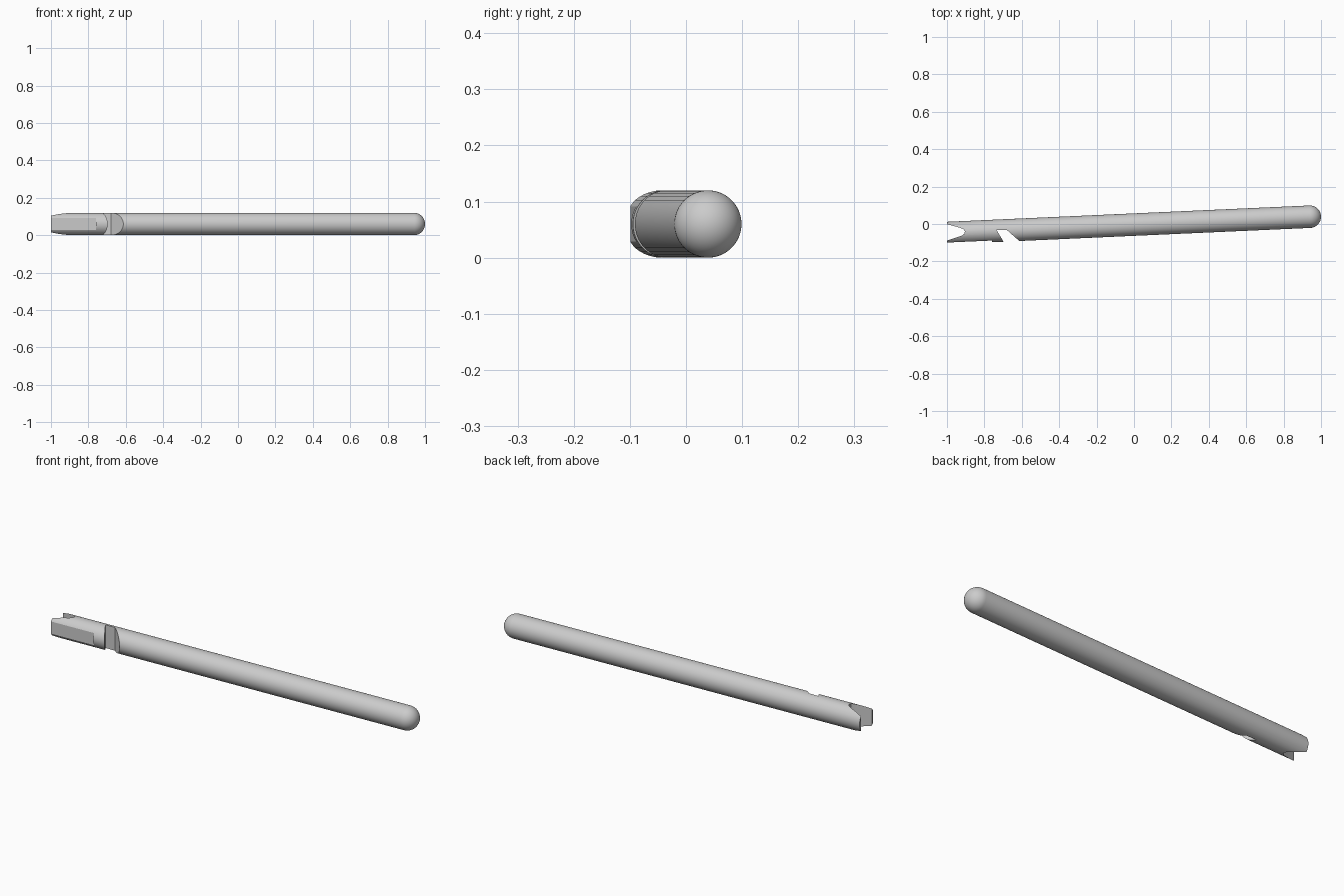
import bpy, bmesh, math
from mathutils import Matrix, Vector

if "Cube" in bpy.data.objects:
    bpy.data.objects.remove(bpy.data.objects["Cube"])

R = 0.06                      # rod radius
END = Vector((0.94, 0.039))   # centre of the rounded end
TILT = math.atan(0.045)       # rod leans slightly in plan


def axis_y(x):
    return END.y + (x - END.x) * math.tan(TILT)


def mesh_object(name, bm):
    bmesh.ops.recalc_face_normals(bm, faces=bm.faces)
    me = bpy.data.meshes.new(name)
    bm.to_mesh(me)
    bm.free()
    ob = bpy.data.objects.new(name, me)
    bpy.context.collection.objects.link(ob)
    return ob


def cutter(name, outline):
    """Upright prism from a plan outline, used only for cutting."""
    bm = bmesh.new()
    face = bm.faces.new([bm.verts.new((x, y, -0.1)) for x, y in outline])
    ext = bmesh.ops.extrude_face_region(bm, geom=[face])
    top = [v for v in ext["geom"] if isinstance(v, bmesh.types.BMVert)]
    bmesh.ops.translate(bm, verts=top, vec=(0, 0, 0.35))
    ob = mesh_object(name, bm)
    ob.hide_render = True
    ob.hide_viewport = True
    return ob


# Rod with a hemispherical end, lathed about its own axis
bm = bmesh.new()
LENGTH = 1.98
profile = [(-LENGTH, 0), (-LENGTH, R), (0, R)]
profile += [(R * math.sin(a), R * math.cos(a))
            for a in (math.pi / 2 * i / 12 for i in range(1, 12))]
profile.append((R, 0))
verts = [bm.verts.new((x, 0, r)) for x, r in profile]
edges = [bm.edges.new(p) for p in zip(verts, verts[1:])]
bmesh.ops.spin(bm, geom=verts + edges, axis=(1, 0, 0), cent=(0, 0, 0),
               angle=2 * math.pi, steps=64, use_duplicate=False)
bmesh.ops.remove_doubles(bm, verts=bm.verts, dist=1e-5)
bm.transform(Matrix.Translation((END.x, END.y, R)) @ Matrix.Rotation(TILT, 4, 'Z'))
rod = mesh_object("rod", bm)

# Square trim of the forked end
trim = cutter("end_trim", [(-1.2, -0.3), (-1.0, -0.3), (-1.0, 0.3), (-1.2, 0.3)])

# Rounded mouth of the fork
mouth = cutter("fork_mouth", [(-1.1, 0.028), (-1.0, -0.001), (-0.93, -0.020),
                              (-0.912, -0.028), (-0.904, -0.040), (-0.907, -0.052),
                              (-0.92, -0.062), (-1.0, -0.089), (-1.1, -0.122)])

# Slanted hook notch in the front side
hook = cutter("hook_notch", [(-0.735, -0.032), (-0.68, -0.032), (-0.566, -0.132),
                             (-0.675, -0.132)])

# Shallow flat on the front of the fork
D = 0.051
flat = cutter("front_flat", [(-1.1, axis_y(-1.1) - D), (-0.76, axis_y(-0.76) - D),
                             (-0.76, -0.2), (-1.1, -0.2)])

for tool in (trim, mouth, hook, flat):
    mod = rod.modifiers.new(tool.name, 'BOOLEAN')
    mod.operation = 'DIFFERENCE'
    mod.solver = 'EXACT'
    mod.object = tool

# Bake the cuts, drop the cutters and shade
deps = bpy.context.evaluated_depsgraph_get()
cut_mesh = bpy.data.meshes.new_from_object(rod.evaluated_get(deps))
rod.modifiers.clear()
rod.data = cut_mesh
for tool in (trim, mouth, hook, flat):
    bpy.data.objects.remove(tool)

grey = bpy.data.materials.new("light grey")
grey.diffuse_color = (0.6, 0.6, 0.6, 1)
grey.use_nodes = True
grey.node_tree.nodes["Principled BSDF"].inputs["Base Color"].default_value = grey.diffuse_color
rod.data.materials.clear()
rod.data.materials.append(grey)

bpy.context.view_layer.objects.active = rod
rod.select_set(True)
bpy.ops.object.shade_smooth_by_angle(angle=math.radians(30))
